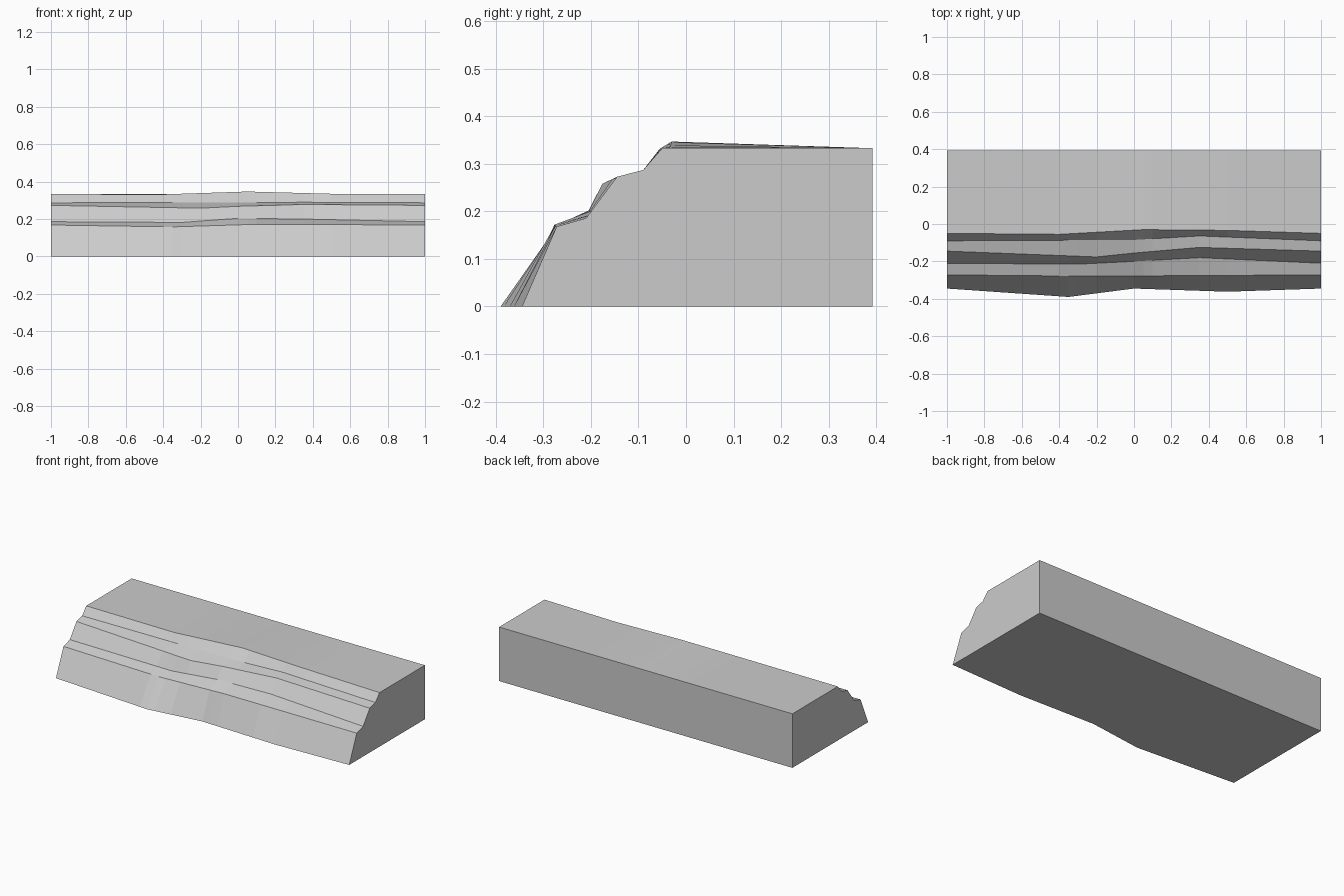
import bpy
import bmesh

cube = bpy.data.objects.get("Cube")
if cube:
    bpy.data.objects.remove(cube, do_unlink=True)


def make_material(name, value):
    material = bpy.data.materials.new(name)
    material.use_nodes = True
    colour = (value, value, value, 1)
    material.diffuse_color = colour
    material.node_tree.nodes["Principled BSDF"].inputs["Base Color"].default_value = colour
    return material


def sample(ledge, x):
    """Interpolate a ledge line of (x, y, z) points at the given x."""
    for (xa, ya, za), (xb, yb, zb) in zip(ledge, ledge[1:]):
        if x <= xb:
            t = (x - xa) / (xb - xa)
            return (x, ya + t * (yb - ya), za + t * (zb - za))


# Long edges of the rock bank, running from the right end to the left end
foot = [(-1, -.345, 0), (-.35, -.39, 0), (0, -.345, 0), (.5, -.362, 0), (1, -.345, 0)]
lower_lip = [(-1, -.272, .168), (-.35, -.278, .158), (.1, -.277, .172), (1, -.272, .168)]
lower_shelf = [(-1, -.21, .186), (-.3, -.215, .182), (0, -.2, .204), (.35, -.18, .2), (1, -.21, .186)]
upper_lip = [(-1, -.145, .273), (-.2, -.176, .258), (0, -.155, .268), (.35, -.125, .278), (1, -.145, .273)]
upper_shelf = [(-1, -.09, .287), (0, -.085, .288), (.35, -.064, .29), (1, -.09, .287)]
crest = [(-1, -.05, .333), (-.4, -.055, .332), (.05, -.03, .347), (.5, -.034, .335), (1, -.05, .333)]
back_top = [(-1, .392, .333), (1, .392, .333)]
back_foot = [(-1, .392, 0), (1, .392, 0)]
ledges = [foot, lower_lip, lower_shelf, upper_lip, upper_shelf, crest, back_top, back_foot]

# Loft the cross-sections into a closed, flat-faced solid
stations = sorted({point[0] for ledge in ledges for point in ledge})
bm = bmesh.new()
sections = [[bm.verts.new(sample(ledge, x)) for ledge in ledges] for x in stations]
for near, far in zip(sections, sections[1:]):
    for i in range(len(ledges)):
        j = (i + 1) % len(ledges)
        bm.faces.new((near[i], near[j], far[j], far[i]))
bm.faces.new(sections[0])
bm.faces.new(sections[-1])
bmesh.ops.recalc_face_normals(bm, faces=bm.faces[:])

mesh = bpy.data.meshes.new("rock_bank")
bm.to_mesh(mesh)
bm.free()
mesh.materials.append(make_material("pale grey stone", .6))
rock_bank = bpy.data.objects.new("rock_bank", mesh)
bpy.context.collection.objects.link(rock_bank)
